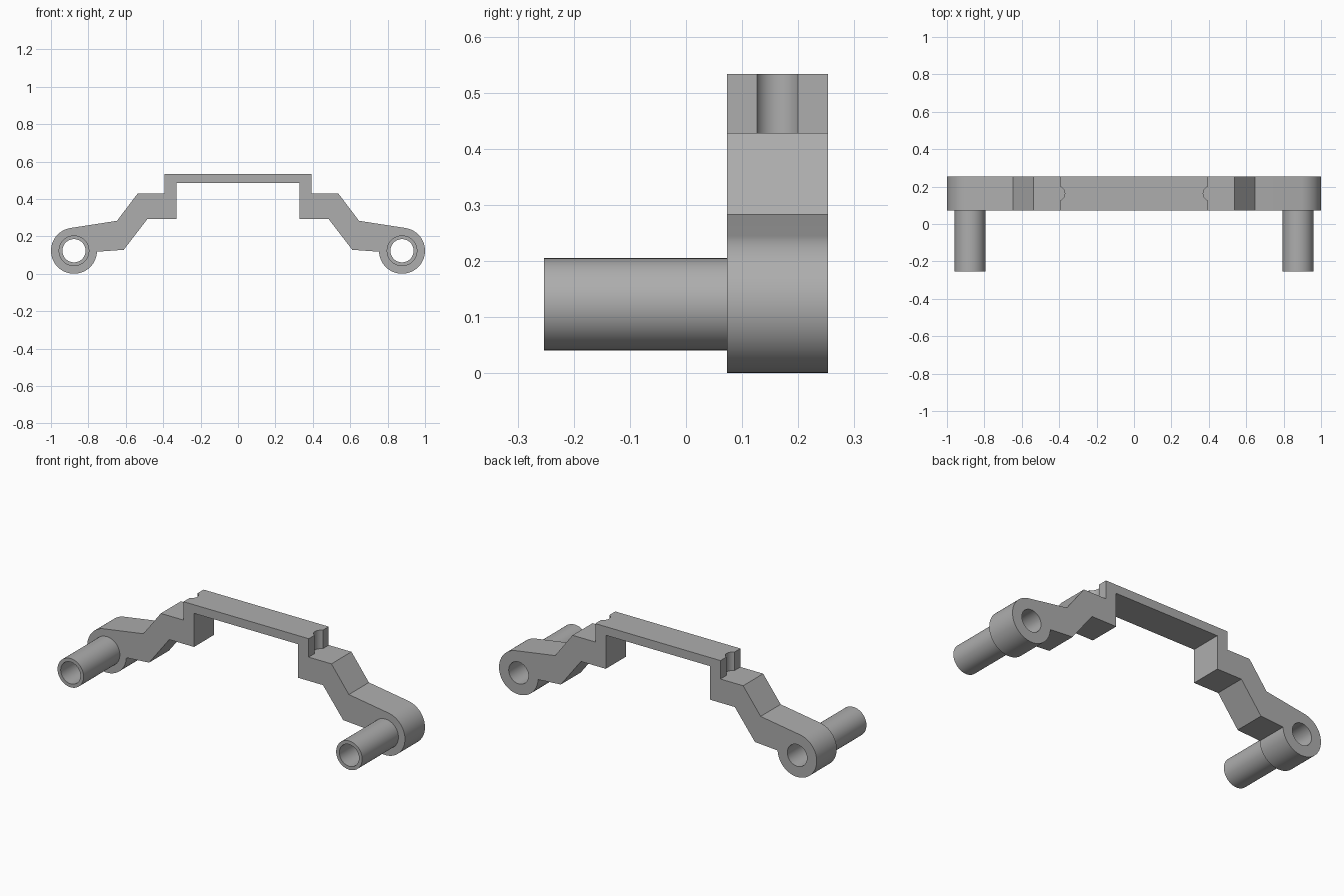
import bpy, bmesh, math
from mathutils import Matrix

cube = bpy.data.objects.get("Cube")
if cube:
    bpy.data.objects.remove(cube, do_unlink=True)

# Main dimensions
EYE_X, EYE_Z, EYE_R = 0.877, 0.123, 0.123
TUBE_R, BORE_R = 0.082, 0.062
Y_FRONT, Y_MID, Y_BACK = -0.253, 0.073, 0.253
STEP_Z, WALL_X = 0.428, 0.394

grey = bpy.data.materials.new("plain grey")
grey.use_nodes = True
colour = (0.42, 0.42, 0.42, 1)
grey.diffuse_color = colour
grey.node_tree.nodes["Principled BSDF"].inputs["Base Color"].default_value = colour


def make_object(name, bm):
    bmesh.ops.recalc_face_normals(bm, faces=bm.faces)
    mesh = bpy.data.meshes.new(name)
    bm.to_mesh(mesh)
    bm.free()
    mesh.materials.append(grey)
    obj = bpy.data.objects.new(name, mesh)
    bpy.context.collection.objects.link(obj)
    return obj


def extrude_profile(name, points, y0, y1):
    bm = bmesh.new()
    face = bm.faces.new([bm.verts.new((x, y0, z)) for x, z in points])
    result = bmesh.ops.extrude_face_region(bm, geom=[face])
    verts = [v for v in result["geom"] if isinstance(v, bmesh.types.BMVert)]
    bmesh.ops.translate(bm, verts=verts, vec=(0, y1 - y0, 0))
    return make_object(name, bm)


def circle(cx, cz, radius, start=0, sweep=2 * math.pi, steps=64, closed=True):
    count = steps if closed else steps + 1
    return [(cx + radius * math.cos(start + sweep * i / steps),
             cz + radius * math.sin(start + sweep * i / steps)) for i in range(count)]


def cut(obj, cutter):
    mod = obj.modifiers.new("cut", "BOOLEAN")
    mod.operation = "DIFFERENCE"
    mod.solver = "EXACT"
    mod.object = cutter
    cutter.hide_render = True
    bpy.ops.object.select_all(action="DESELECT")
    bpy.context.view_layer.objects.active = obj
    obj.select_set(True)
    bpy.ops.object.modifier_apply(modifier=mod.name)


# Stepped arch profile: one half, then its mirror image
outer = [(WALL_X, 0.533), (WALL_X, STEP_Z), (0.537, STEP_Z), (0.647, 0.283)]
eye = circle(EYE_X, EYE_Z, EYE_R, math.radians(81.3), -math.radians(258.9), 48, False)
inner = [(0.611, 0.128), (0.484, 0.293), (0.328, 0.293), (0.328, 0.484)]
half = outer + eye + inner
profile = half + [(-x, z) for x, z in reversed(half)]
bracket = extrude_profile("stepped_bracket", profile, Y_MID, Y_BACK)
parts = [bracket]

for side, label in ((1, "left"), (-1, "right")):
    # Hollow tube standing out in front of the eye
    tube = extrude_profile(label + "_tube", circle(side * EYE_X, EYE_Z, TUBE_R), Y_FRONT, Y_MID)
    parts.append(tube)
    bore = extrude_profile("bore_cutter", circle(side * EYE_X, EYE_Z, BORE_R), -0.4, 0.4)
    cut(bracket, bore)
    cut(tube, bore)

    # Rounded groove down the end of the raised bridge
    bm = bmesh.new()
    bmesh.ops.create_cone(bm, cap_ends=True, segments=48, radius1=0.04, radius2=0.04, depth=0.2,
                          matrix=Matrix.Translation((side * (WALL_X + 0.016), 0.163, STEP_Z + 0.1)))
    groove = make_object("groove_cutter", bm)
    cut(bracket, groove)
    for helper in (bore, groove):
        bpy.data.objects.remove(helper, do_unlink=True)

# Smooth the round surfaces, keep the machined edges crisp
bpy.ops.object.select_all(action="DESELECT")
for part in parts:
    part.select_set(True)
bpy.context.view_layer.objects.active = bracket
bpy.ops.object.shade_smooth_by_angle(angle=math.radians(15))
